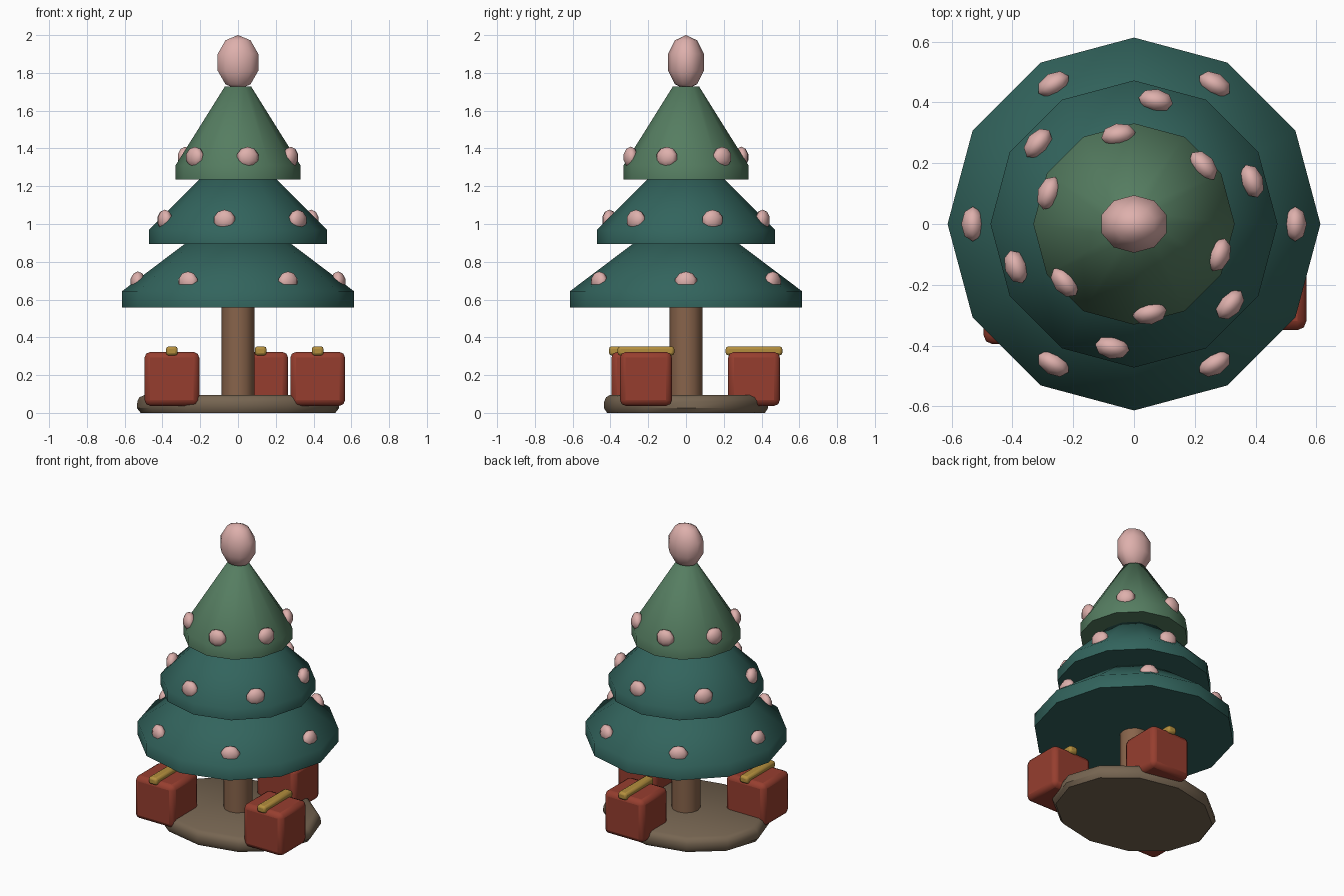
import bpy
from math import radians, cos, sin

cube = bpy.data.objects.get("Cube")
if cube:
    bpy.data.objects.remove(cube, do_unlink=True)


def material(name, r, g, b):
    m = bpy.data.materials.new(name)
    m.use_nodes = True
    m.diffuse_color = (r, g, b, 1)
    m.node_tree.nodes["Principled BSDF"].inputs["Base Color"].default_value = (r, g, b, 1)
    return m


TEAL = material("dark_teal_green", .032, .127, .109)
GREEN = material("light_green", .091, .205, .119)
PINK = material("pale_pink", .73, .434, .413)
RED = material("brick_red", .305, .048, .028)
GOLD = material("gold", .456, .275, .048)
BROWN = material("trunk_brown", .246, .127, .07)
EARTH = material("earth_brown", .181, .13, .083)


def finish(obj, name, mat, angle):
    obj.name = name
    obj.data.materials.append(mat)
    bpy.ops.object.shade_smooth_by_angle(angle=radians(angle))
    return obj


def lathe(name, profile, mat, sides=12, squash=1.0, angle=60):
    """Solid of revolution from (radius, height) points, capped at both ends."""
    verts = [(r * cos(radians(360 * i / sides)), squash * r * sin(radians(360 * i / sides)), z)
             for r, z in profile for i in range(sides)]
    faces = [(k * sides + i, k * sides + (i + 1) % sides,
              (k + 1) * sides + (i + 1) % sides, (k + 1) * sides + i)
             for k in range(len(profile) - 1) for i in range(sides)]
    faces.append(tuple(reversed(range(sides))))
    faces.append(tuple(range(len(verts) - sides, len(verts))))
    mesh = bpy.data.meshes.new(name)
    mesh.from_pydata(verts, [], faces)
    obj = bpy.data.objects.new(name, mesh)
    bpy.context.collection.objects.link(obj)
    bpy.ops.object.select_all(action="DESELECT")
    obj.select_set(True)
    bpy.context.view_layer.objects.active = obj
    return finish(obj, name, mat, angle)


def ball(name, location, size, segments, turn=0.0):
    bpy.ops.mesh.primitive_uv_sphere_add(segments=segments, ring_count=5, radius=1,
                                         location=location, rotation=(0, 0, turn))
    bpy.context.object.scale = size
    return finish(bpy.context.object, name, PINK, 60)


def box(name, location, size, mat, bevel):
    bpy.ops.mesh.primitive_cube_add(size=1, location=location)
    obj = bpy.context.object
    obj.scale = size
    bpy.ops.object.transform_apply(location=False, rotation=False, scale=True)
    mod = obj.modifiers.new("soft_edges", "BEVEL")
    mod.width = bevel
    mod.segments = 2
    return finish(obj, name, mat, 40)


# Ground plate and trunk
lathe("base_plate", [(.515, 0), (.535, .025), (.533, .06), (.522, .082), (.495, .095)],
      EARTH, squash=.812, angle=40)
lathe("trunk", [(.087, .06), (.087, .6)], BROWN)

# Foliage tiers: bottom, rim top, upper end
lathe("lower_tier", [(.613, .557), (.613, .645), (.28, .896)], TEAL)
lathe("middle_tier", [(.472, .895), (.472, .968), (.205, .1 + 1.137)], TEAL)
lathe("upper_tier", [(.331, 1.236), (.331, 1.31), (.07, 1.727)], GREEN)

# Six ornaments around each tier, each ring turned further
for tier, radius, height, offset in (("lower", .53, .693, 0),
                                     ("middle", .412, 1.02, 20),
                                     ("upper", .297, 1.353, 40)):
    for i in range(6):
        a = radians(offset + 60 * i)
        ball(f"{tier}_ornament_{i + 1}", (radius * cos(a), radius * sin(a), height),
             (.04, .06, .056), 8, a)

# Tree topper
ball("topper", (0, 0, 1.856), (.119, .0995, .144), 10)

# Presents with a ribbon bar on top
for side, x, y in (("right", -.35, -.258), ("left", .422, -.212), ("back", .12, .36)):
    box(f"{side}_present", (x, y, .18), (.29, .274, .285), RED, .03)
    box(f"{side}_ribbon", (x, y, .328), (.062, .3, .048), GOLD, .014)
